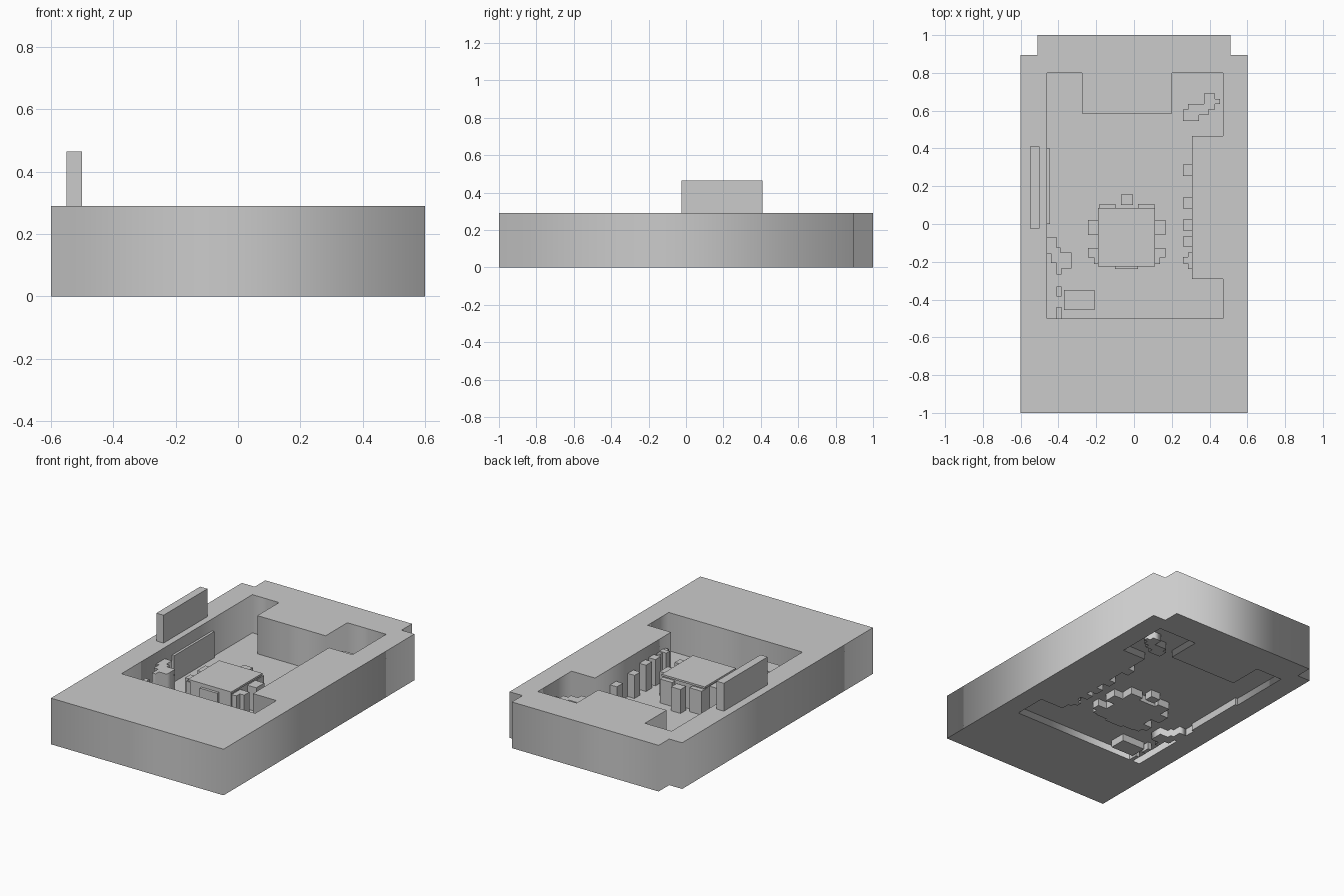
import bpy

if "Cube" in bpy.data.objects:
    bpy.data.objects.remove(bpy.data.objects["Cube"])


def prism(name, loops, z0, z1):
    """Extrude flat outlines between two heights; inner loops become holes."""
    cu = bpy.data.curves.new(name, 'CURVE')
    cu.dimensions = '2D'
    cu.fill_mode = 'BOTH'
    cu.extrude = (z1 - z0) / 2
    for pts in loops:
        sp = cu.splines.new('POLY')
        sp.points.add(len(pts) - 1)
        for p, (x, y) in zip(sp.points, pts):
            p.co = (x, y, 0, 1)
        sp.use_cyclic_u = True
    tmp = bpy.data.objects.new(name + "_outline", cu)
    bpy.context.collection.objects.link(tmp)
    deps = bpy.context.evaluated_depsgraph_get()
    me = bpy.data.meshes.new_from_object(tmp.evaluated_get(deps))
    bpy.data.objects.remove(tmp)
    ob = bpy.data.objects.new(name, me)
    ob.location.z = (z0 + z1) / 2
    bpy.context.collection.objects.link(ob)
    return ob


def box(name, x0, x1, y0, y1, z0, z1):
    bpy.ops.mesh.primitive_cube_add(
        size=1, location=((x0 + x1) / 2, (y0 + y1) / 2, (z0 + z1) / 2))
    ob = bpy.context.object
    ob.name = name
    ob.scale = (x1 - x0, y1 - y0, z1 - z0)
    return ob


H = 0.29
FLOOR = 0.05

# Thick outer block with the room cut through it
outer = [(-.6, -1), (.6, -1), (.6, .895), (.51, .895), (.51, 1),
         (-.51, 1), (-.51, .895), (-.6, .895)]
room = [(-.46, .8), (-.275, .8), (-.275, .585), (.2, .585), (.2, .8),
        (.47, .8), (.47, .465), (.307, .465), (.307, -.29), (.47, -.29),
        (.47, -.5), (-.46, -.5)]
prism("walls", [outer, room], 0, H)

# Thin raised floor
prism("floor", [room], FLOOR - .005, FLOOR)

# Upright board on the wall and low panel inside the room
box("roof_board", -.55, -.5, -.025, .41, H, .465)
box("wall_panel", -.46, -.445, 0, .4, 0, .215)

# Central table
box("table_body", -.18, .105, -.22, .075, 0, .21)
box("table_top", -.19, .11, -.225, .085, .21, .222)

# Seats on both long sides, mirrored about the table centre
cx = -.0375
for side in (-1, 1):
    for i, (a, b, y0, y1) in enumerate([(.14, .205, -.058, .022),
                                        (.14, .205, -.178, -.127),
                                        (.14, .175, -.212, -.178),
                                        (.06, .145, .04, .105)]):
        xs = sorted((cx + side * a, cx + side * b))
        box("side_seat_%d" % i, *xs, y0, y1, 0, .2)
box("front_seat", -.1, .022, -.237, -.2, 0, .195)
box("back_seat", -.07, -.005, .1, .155, 0, .2)

# Row of seats along the right wall
for y0, y1, top in [(.255, .315, .19), (.083, .14, .195), (-.035, .025, .215),
                    (-.12, -.067, .215), (-.21, -.175, .215)]:
    box("wall_seat", .26, .307, y0, y1, 0, top)
box("wall_seat_step", .285, .307, -.237, -.15, 0, .21)

# Stepped clutter in the left and back right corners
prism("left_pile", [[
    (-.46, -.07), (-.41, -.07), (-.41, -.125), (-.388, -.125), (-.388, -.152),
    (-.33, -.152), (-.33, -.235), (-.385, -.235), (-.385, -.268),
    (-.41, -.268), (-.41, -.207), (-.44, -.207), (-.44, -.155),
    (-.46, -.155)]], 0, .22)
prism("corner_pile", [[
    (.26, .545), (.345, .545), (.345, .578), (.395, .578), (.395, .605),
    (.43, .605), (.43, .635), (.455, .635), (.455, .662), (.43, .662),
    (.43, .69), (.37, .69), (.37, .635), (.285, .635), (.285, .605),
    (.26, .605)]], 0, .2)

# Two small posts and a cabinet at the front left
box("post", -.41, -.385, -.385, -.33, 0, .21)
box("post", -.41, -.385, -.5, -.44, 0, .21)
box("cabinet", -.37, -.21, -.455, -.35, 0, .19)
